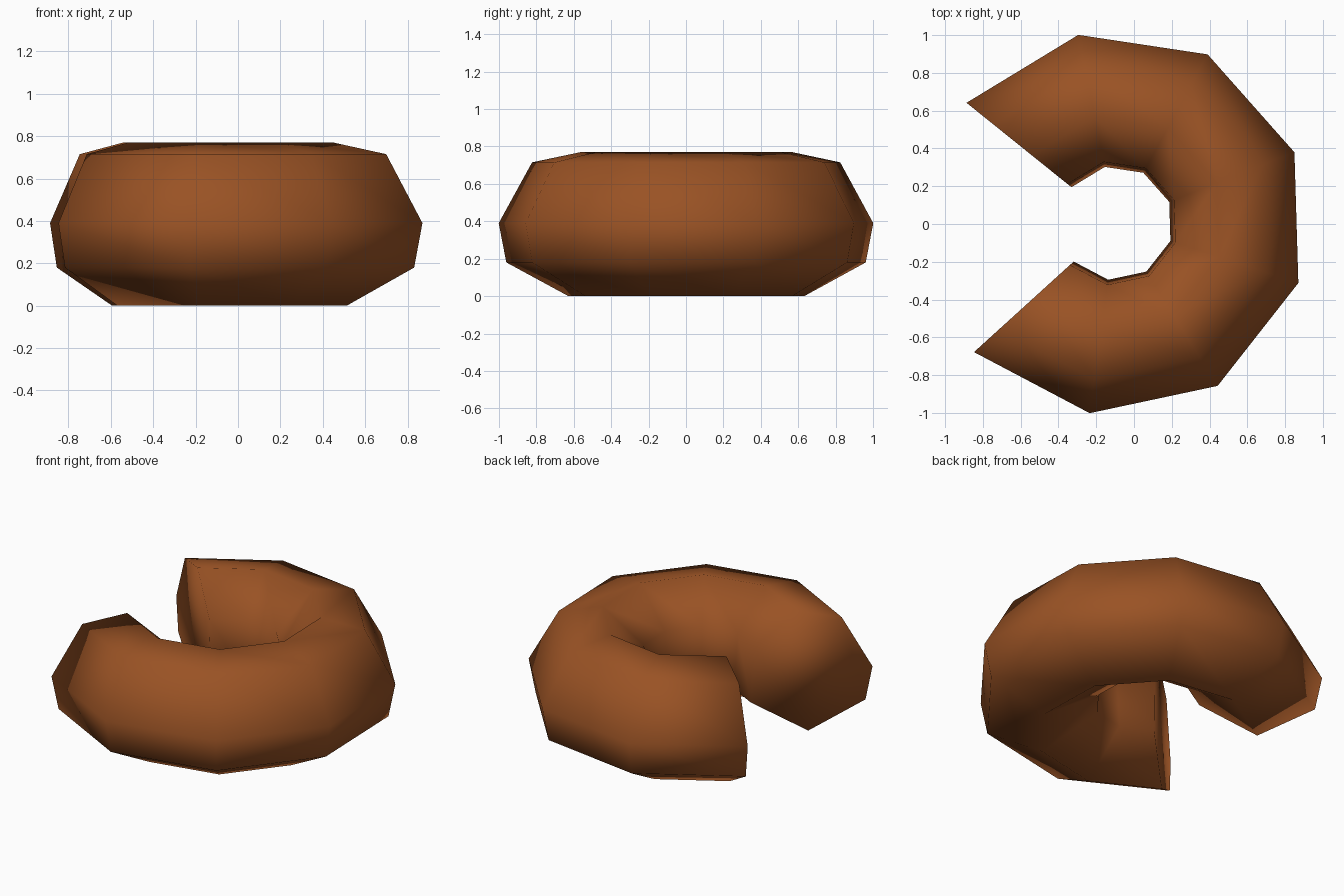
import bpy, bmesh
from math import cos, sin, radians

if "Cube" in bpy.data.objects:
    bpy.data.objects.remove(bpy.data.objects["Cube"])

# Single brown colour
brown = bpy.data.materials.new("warm_brown")
brown.use_nodes = True
COLOUR = (0.32, 0.085, 0.018, 1)
brown.diffuse_color = COLOUR
brown.node_tree.nodes["Principled BSDF"].inputs["Base Color"].default_value = COLOUR

# Tube cross-section as (radius, height), from the outer rim over the top
PROFILE = [(1.016, 0.39), (0.836, 0.715), (0.573, 0.77), (0.33, 0.55),
           (0.303, 0.20), (0.64, 0.0), (0.975, 0.18)]
CENTRE = (-0.095, 0.005)
RINGS, START, STEP = 8, 141.2, -39.85

bm = bmesh.new()
rings = []
for i in range(RINGS):
    a = radians(START + STEP * i)
    rings.append([bm.verts.new((CENTRE[0] + r * cos(a), CENTRE[1] + r * sin(a), z))
                  for r, z in PROFILE])

# Tube walls between neighbouring rings
n = len(PROFILE)
for lower, upper in zip(rings, rings[1:]):
    for j in range(n):
        k = (j + 1) % n
        bm.faces.new((lower[j], lower[k], upper[k], upper[j]))

# Flat closed ends at the gap
bm.faces.new(rings[0])
bm.faces.new(rings[-1])
bmesh.ops.recalc_face_normals(bm, faces=bm.faces)
for f in bm.faces:
    f.smooth = True

mesh = bpy.data.meshes.new("curved_ring")
bm.to_mesh(mesh)
bm.free()
mesh.materials.append(brown)
ring = bpy.data.objects.new("curved_ring", mesh)
bpy.context.collection.objects.link(ring)
